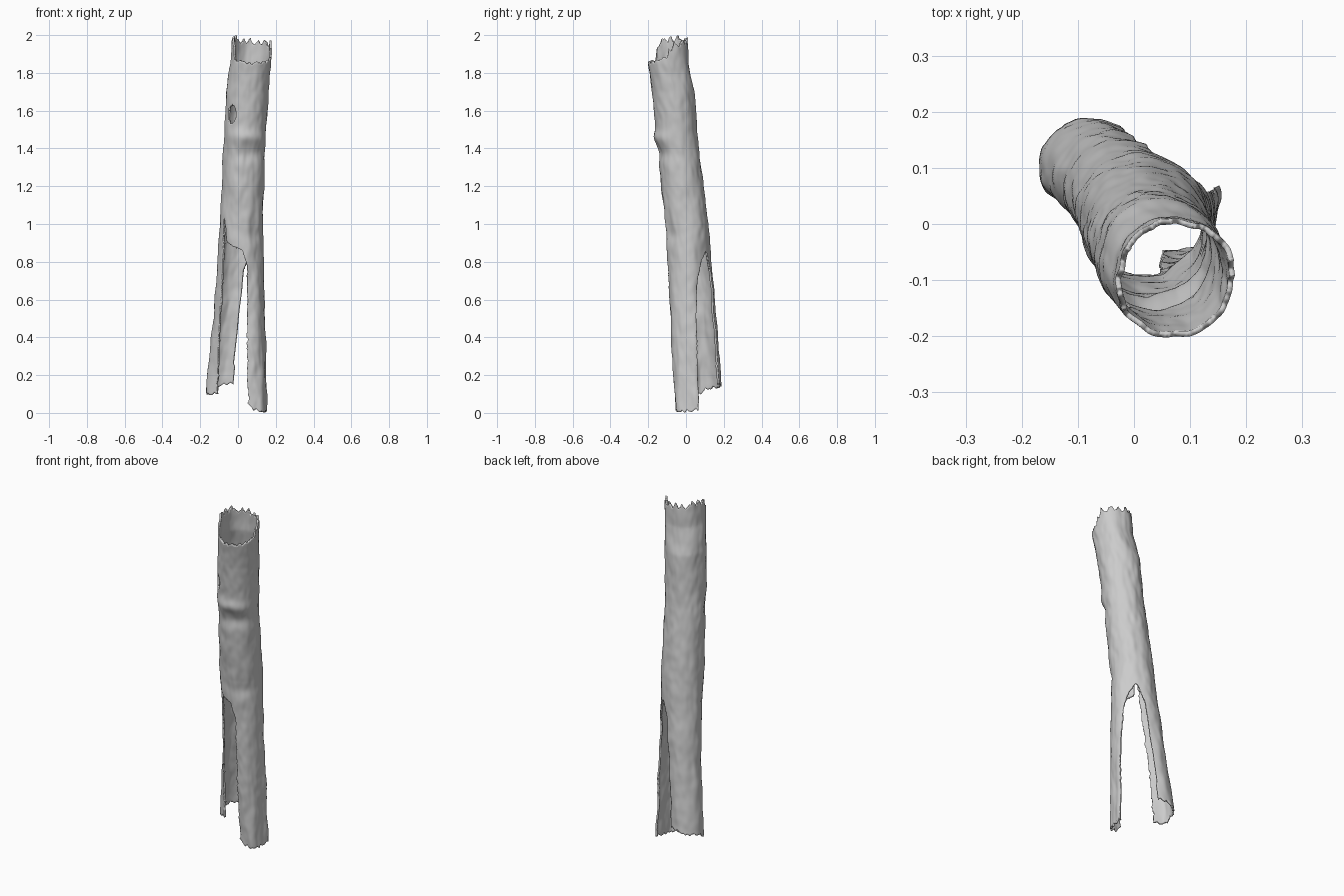
import bpy, bmesh, math
from mathutils import Vector, noise

if "Cube" in bpy.data.objects:
    bpy.data.objects.remove(bpy.data.objects["Cube"])

NA, NZ = 180, 200          # grid around / along the trunk

# splayed cross-section at the foot (x, y), every 30 degrees, starting back-right, clockwise
FOOT = [(.06, .13), (.146, .075), (.15, .02), (.138, -.03), (.10, -.055), (.05, -.05),
        (-.03, -.025), (-.11, .03), (-.17, .07), (-.183, .125), (-.145, .187), (-.07, .197)]
# leaning round trunk: z, centre x, centre y, radius
TRUNK = [(1.0, .018, .005, .114), (1.4, .033, -.042, .109), (1.7, .05, -.068, .112),
         (1.85, .068, -.094, .108), (2.0, .076, -.1, .108)]
# broken rims: angle, height
TOP = [(0, 1.96), (28, 1.95), (45, 1.9), (70, 1.865), (135, 1.85), (185, 1.865),
       (200, 1.96), (225, 1.985), (300, 1.97), (360, 1.96)]
BOTTOM = [(0, .06), (30, .02), (90, .005), (130, .02), (150, .05), (180, .08),
          (210, .1), (240, .1), (270, .13), (340, .16), (360, .06)]
# edges of the front opening: z, angle
FRONT_R = [(0, 148), (.3, 142), (.6, 132), (.78, 124), (.86, 140), (.9, 180), (1.03, 187)]
FRONT_L = [(0, 214), (.5, 208), (.85, 195), (1.03, 188)]
# edges of the back opening
BACK_R = [(0, 33), (.5, 30), (.7, 22), (.8, 8), (.85, -8)]
BACK_L = [(0, -21), (.5, -25), (.75, -24), (.85, -12)]


def lerp_table(table, t):
    if t <= table[0][0]:
        return table[0][1:]
    for a, b in zip(table, table[1:]):
        if t <= b[0]:
            f = (t - a[0]) / (b[0] - a[0])
            return [p + (q - p) * f for p, q in zip(a[1:], b[1:])]
    return table[-1][1:]


def foot_point(deg):
    i, f = divmod((deg % 360) / 30, 1)
    p0, p1, p2, p3 = (Vector(FOOT[(int(i) + k) % 12]) for k in (-1, 0, 1, 2))
    return .5 * (2 * p1 + (p2 - p0) * f + (2 * p0 - 5 * p1 + 4 * p2 - p3) * f ** 2
                 + (3 * p1 - p0 - 3 * p2 + p3) * f ** 3)


def bump(deg, z, d0, z0, dw, zw):
    return math.exp(-((deg - d0) / dw) ** 2 - ((z - z0) / zw) ** 2)


def surface(deg, z):
    a = math.radians(deg - 45)
    out = Vector((math.cos(a), -math.sin(a)))
    out = Vector((math.sin(math.radians(deg + 45)), math.cos(math.radians(deg + 45))))
    cx, cy, r = lerp_table(TRUNK, z)
    p = Vector((cx, cy)) + out * r
    if z < 1:
        p = foot_point(deg).lerp(p, z)
    n = noise.noise(Vector((out.x * 2, out.y * 2, z * 7))) * .006
    n += noise.noise(Vector((out.x * 4, out.y * 4, z * 18))) * .0025
    n += .014 * bump(deg, z, 130, 1.46, 50, .035) - .014 * bump(deg, z, 110, 1.37, 50, .04)
    n -= .008 * bump(deg, z, 100, .94, 40, .04)
    p += out * n
    return Vector((p.x, p.y, z))


def jag(deg, seed):
    saw = abs((deg / 24 + noise.noise(Vector((deg * .03, seed, 0)))) % 1 - .4)
    return .05 * (saw - .3) + .012 * noise.noise(Vector((deg * .2, seed, 3)))


def is_open(deg, z):
    j = 5 * noise.noise(Vector((z * 16, 1, 0))) + 3 * noise.noise(Vector((z * 45, 5, 0)))
    if z < 1.03 and lerp_table(FRONT_R, z)[0] + j < deg < lerp_table(FRONT_L, z)[0] + j * .7:
        return True
    d = deg if deg < 180 else deg - 360
    if z < .85 and lerp_table(BACK_L, z)[0] < d < lerp_table(BACK_R, z)[0] + j * .4:
        return True
    # knot hole
    return ((deg - 178) / 14) ** 2 + ((z - 1.58) / .047) ** 2 < 1


# hollow trunk shell
bm = bmesh.new()
grid = []
for i in range(NA):
    deg = i * 360 / NA
    lo = max(0, lerp_table(BOTTOM, deg)[0] + .6 * jag(deg, 9))
    hi = min(2, lerp_table(TOP, deg)[0] + jag(deg, 2) * (.5 if 60 < deg < 190 else 1.3))
    grid.append([bm.verts.new(surface(deg, lo + (hi - lo) * k / NZ)) for k in range(NZ + 1)])
for i in range(NA):
    n = (i + 1) % NA
    for k in range(NZ):
        mid = (grid[i][k].co.z + grid[n][k + 1].co.z) / 2
        if not is_open((i + .5) * 360 / NA, mid):
            bm.faces.new((grid[i][k], grid[i][k + 1], grid[n][k + 1], grid[n][k]))
bmesh.ops.delete(bm, geom=[v for v in bm.verts if not v.link_faces], context='VERTS')

# soften the torn opening edges, leaving the rims alone
rims = {c[0] for c in grid if c[0].is_valid} | {c[-1] for c in grid if c[-1].is_valid}
edge = [v for v in bm.verts if v.is_boundary and v not in rims]
for _ in range(2):
    bmesh.ops.smooth_vert(bm, verts=edge, factor=.4, use_axis_x=True, use_axis_y=True, use_axis_z=True)

mesh = bpy.data.meshes.new("hollow_trunk")
bm.to_mesh(mesh)
bm.free()
trunk = bpy.data.objects.new("hollow_trunk", mesh)
bpy.context.collection.objects.link(trunk)

# bark wall thickness
wall = trunk.modifiers.new("wall", 'SOLIDIFY')
wall.thickness = .01
wall.offset = -1

bpy.context.view_layer.objects.active = trunk
trunk.select_set(True)
bpy.ops.object.shade_smooth_by_angle(angle=math.radians(50))
